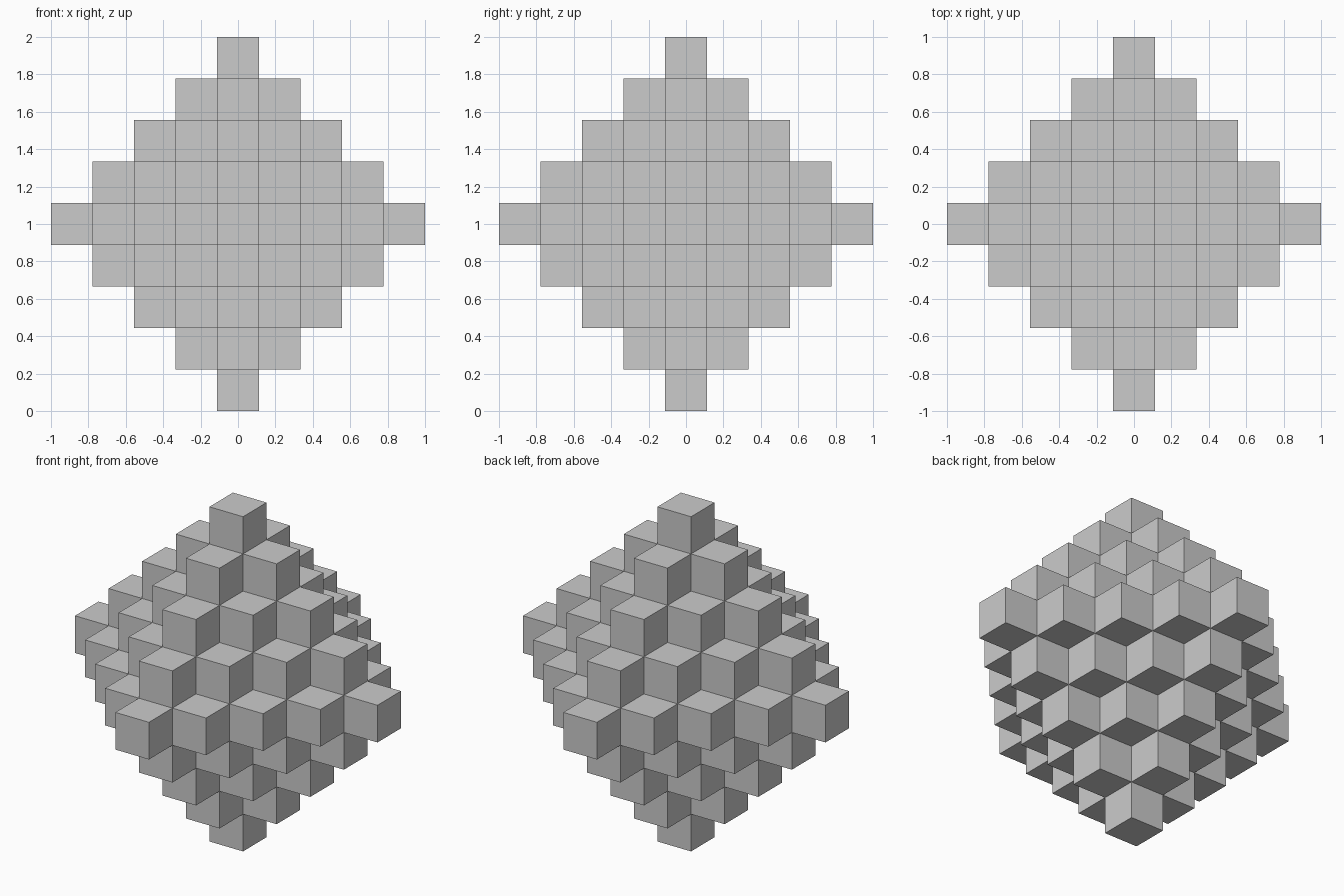
import bpy
import bmesh
from mathutils import Vector
from itertools import product

if "Cube" in bpy.data.objects:
    bpy.data.objects.remove(bpy.data.objects["Cube"])

REACH = 4                      # cubes from the centre to each tip
CELL = 2 / (2 * REACH + 1)     # cube edge length
CENTRE = Vector((0, 0, 1))


def filled(cell):
    return sum(abs(c) for c in cell) <= REACH


# Stepped octahedron: outer skin of all cubes within the diamond distance
bm = bmesh.new()
for cell in product(range(-REACH, REACH + 1), repeat=3):
    if not filled(cell):
        continue
    for axis, sign in product(range(3), (-1, 1)):
        normal = Vector((0, 0, 0))
        normal[axis] = sign
        if filled(Vector(cell) + normal):
            continue
        u = Vector((0, 0, 0))
        u[(axis + 1) % 3] = 1
        v = normal.cross(u)
        mid = Vector(cell) + normal / 2
        corners = [mid + (a * u + b * v) / 2
                   for a, b in ((-1, -1), (1, -1), (1, 1), (-1, 1))]
        bm.faces.new([bm.verts.new(CENTRE + p * CELL) for p in corners])

# Weld the cube faces into one closed surface
bmesh.ops.remove_doubles(bm, verts=bm.verts[:], dist=0.001)
bmesh.ops.recalc_face_normals(bm, faces=bm.faces[:])

mesh = bpy.data.meshes.new("stepped_octahedron")
bm.to_mesh(mesh)
bm.free()
bpy.context.collection.objects.link(
    bpy.data.objects.new("stepped_octahedron", mesh))
